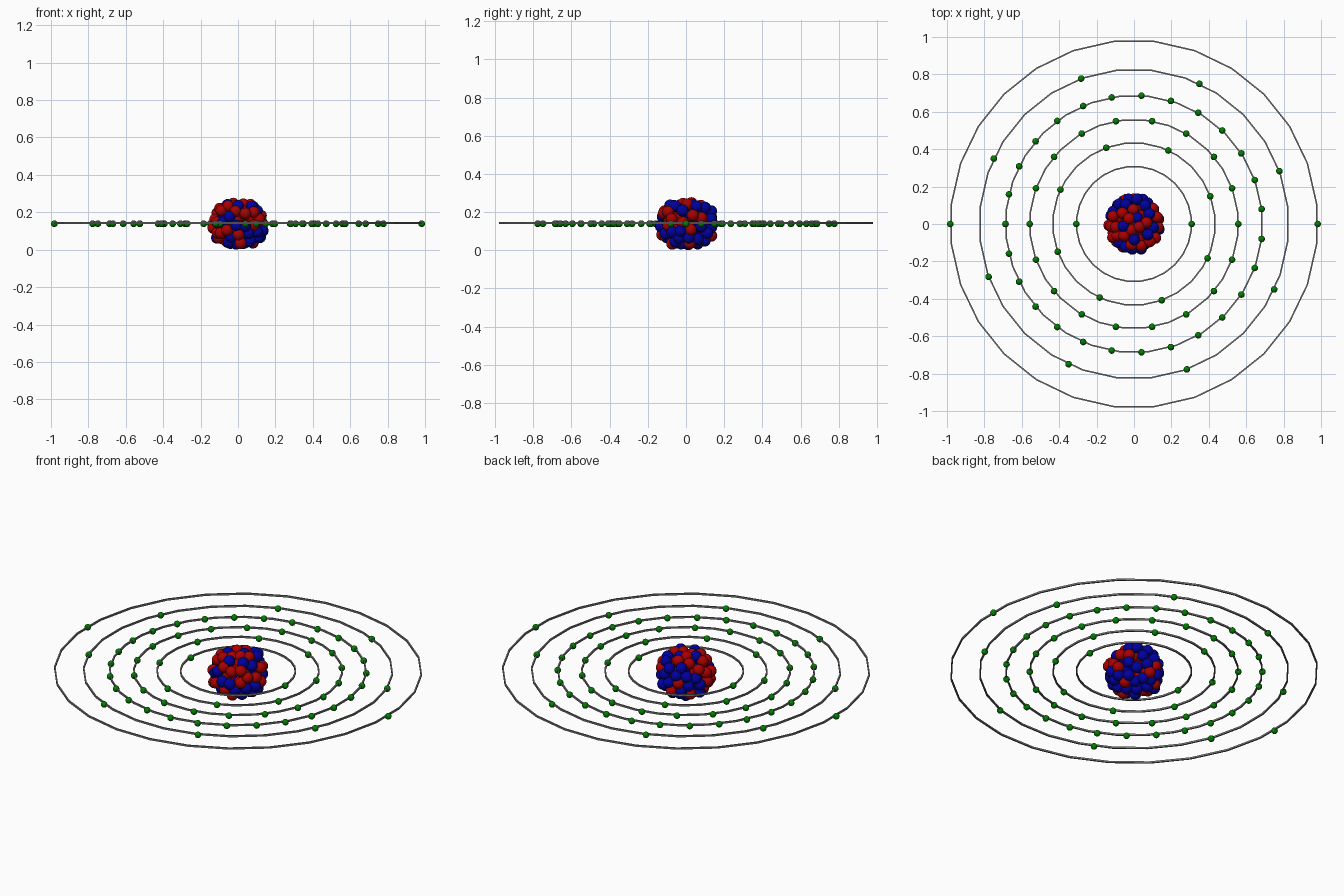
import bpy
import bmesh
import math
import random
from mathutils import Vector

random.seed(7)
if "Cube" in bpy.data.objects:
    bpy.data.objects.remove(bpy.data.objects["Cube"], do_unlink=True)

MID = 0.139          # height of the orbit plane
BALL = 0.031         # nucleon radius
DOT = 0.018          # electron radius


def material(name, rgb):
    m = bpy.data.materials.new(name)
    m.use_nodes = True
    m.diffuse_color = (*rgb, 1)
    m.node_tree.nodes["Principled BSDF"].inputs["Base Color"].default_value = (*rgb, 1)
    return m


red = material("red", (0.40, 0, 0))
blue = material("blue", (0, 0, 0.35))
green = material("green", (0, 0.216, 0))
grey = material("grey", (0.2, 0.2, 0.2))


def sphere_mesh(name, radius, segments, mat):
    bm = bmesh.new()
    bmesh.ops.create_uvsphere(bm, u_segments=segments, v_segments=segments * 2 // 3, radius=radius)
    for f in bm.faces:
        f.smooth = True
    mesh = bpy.data.meshes.new(name)
    bm.to_mesh(mesh)
    bm.free()
    mesh.materials.append(mat)
    return mesh


def place(name, mesh, loc=(0, 0, 0)):
    ob = bpy.data.objects.new(name, mesh)
    ob.location = loc
    bpy.context.collection.objects.link(ob)
    return ob


# Orbit rings: thin upright bands with flat sides
def orbit_ring(name, radius, sides=28, width=0.008, height=0.01):
    bm = bmesh.new()
    loops = []
    for k in range(sides):
        a = math.tau * (k + 0.5) / sides
        loops.append([bm.verts.new((r * math.cos(a), r * math.sin(a), z))
                      for r, z in ((radius - width / 2, -height / 2), (radius + width / 2, -height / 2),
                                   (radius + width / 2, height / 2), (radius - width / 2, height / 2))])
    for k in range(sides):
        a, b = loops[k], loops[(k + 1) % sides]
        for i in range(4):
            j = (i + 1) % 4
            bm.faces.new((a[i], b[i], b[j], a[j]))
    bmesh.ops.recalc_face_normals(bm, faces=bm.faces)
    mesh = bpy.data.meshes.new(name)
    bm.to_mesh(mesh)
    bm.free()
    mesh.materials.append(grey)
    place(name, mesh, (0, 0, MID + 0.004))


# Shells: radius, electron count, starting angle in degrees
shells = [(0.308, 2, 0), (0.434, 8, 20), (0.558, 18, 0),
          (0.687, 27, 20 / 3), (0.827, 8, 20), (0.982, 2, 0)]
electron = sphere_mesh("electron", DOT, 12, green)
for n, (radius, count, start) in enumerate(shells, 1):
    orbit_ring(f"orbit_ring_{n}", radius)
    for k in range(count):
        a = math.radians(start + 360 * k / count)
        place(f"electron_{n}_{k + 1}", electron, (radius * math.cos(a), radius * math.sin(a), MID))


# Nucleus: balls scattered over a slightly boxy, flattened core
def scatter(half, gap, tries=4000):
    points = []
    for _ in range(tries):
        d = Vector([random.gauss(0, 1) for _ in range(3)]).normalized()
        flat = math.hypot(d.x, d.y)
        s = ((flat / half[0]) ** 2.8 + (abs(d.z) / half[2]) ** 2.8) ** (-1 / 2.8)
        p = d * s * random.uniform(0.92, 1.03)
        if all((p - q).length > gap for q in points):
            points.append(p)
    # Fit the cluster exactly to its size
    for axis in range(3):
        low, high = min(p[axis] for p in points), max(p[axis] for p in points)
        for p in points:
            p[axis] = (p[axis] - low) / (high - low) * 2 * half[axis] - half[axis]
    return points


outer = Vector((0.133, 0.133, MID - BALL))
proton = sphere_mesh("proton", BALL, 18, red)
neutron = sphere_mesh("neutron", BALL, 18, blue)
balls = scatter(outer, 0.043) + scatter(outer * 0.65, 0.045)
kinds = [i % 2 == 0 for i in range(len(balls))]
random.shuffle(kinds)
for i, (p, is_proton) in enumerate(zip(balls, kinds), 1):
    place(f"{'proton' if is_proton else 'neutron'}_{i}", proton if is_proton else neutron,
          p + Vector((0, 0, MID)))
